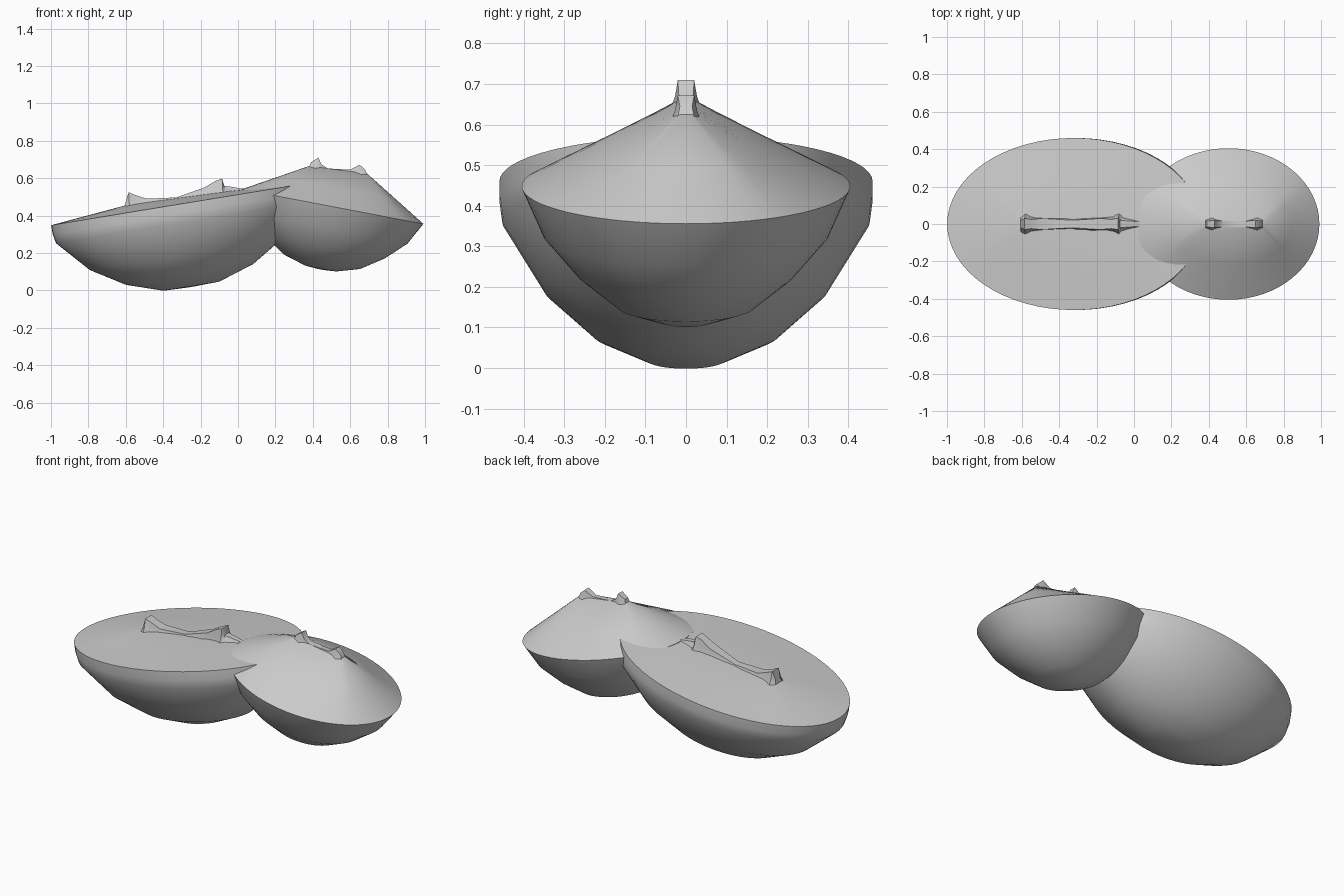
import bpy
from math import cos, sin, pi, atan2

if "Cube" in bpy.data.objects:
    bpy.data.objects.remove(bpy.data.objects["Cube"])

SEG = 64


def make_object(name, verts, faces, angle):
    mesh = bpy.data.meshes.new(name)
    mesh.from_pydata(verts, [], faces)
    mesh.update()
    obj = bpy.data.objects.new(name, mesh)
    bpy.context.collection.objects.link(obj)
    bpy.ops.object.select_all(action='DESELECT')
    obj.select_set(True)
    bpy.context.view_layer.objects.active = obj
    bpy.ops.object.mode_set(mode='EDIT')
    bpy.ops.mesh.select_all(action='SELECT')
    bpy.ops.mesh.normals_make_consistent(inside=False)
    bpy.ops.object.mode_set(mode='OBJECT')
    bpy.ops.object.shade_smooth_by_angle(angle=angle)
    return obj


def loft(rings):
    """Join equal closed rings and cap both ends."""
    n = len(rings[0])
    verts = [v for r in rings for v in r]
    faces = [(k * n + i, k * n + (i + 1) % n, (k + 1) * n + (i + 1) % n, (k + 1) * n + i)
             for k in range(len(rings) - 1) for i in range(n)]
    faces += [tuple(range(n))[::-1], tuple(range((len(rings) - 1) * n, len(rings) * n))]
    return verts, faces


def body(name, cx, cz, rx, ry, slope, profile, slot):
    """Tilted oval bowl closed by folds that run up to a narrow slot."""
    a = atan2(slope, 1)
    angles = [2 * pi * i / SEG for i in range(SEG)]
    rings = []
    for r, d in profile:
        rings.append([(cx + rx * r * cos(t) * cos(a) - d * sin(a), ry * r * sin(t),
                       cz + rx * r * cos(t) * sin(a) + d * cos(a)) for t in angles])
    x0, z0, x1, z1, w = slot
    top = []
    for t in angles:
        u = max(-1, min(1, cos(t) / 0.82)) * 0.5 + 0.5
        top.append((x0 + (x1 - x0) * u, w * sin(t), z0 + (z1 - z0) * u))
    # intermediate ring keeps the folds even
    rim = rings[-1]
    rings.append([tuple((p + q) / 2 for p, q in zip(v, s)) for v, s in zip(rim, top)])
    rings.append(top)
    return make_object(name, *loft(rings), 0.7)


def crest(name, sections):
    """Pinched seam: x at base, x at top, base half width, top half width, base z, top z."""
    rings = []
    for xb, xt, w, t, zb, zt in sections:
        xm, zm = (xb + xt) / 2, (zb + zt) / 2
        m = 0.35 * w + 0.65 * t
        rings.append([(xb, -w, zb), (xm, -m, zm), (xt, -t, zt),
                      (xt, t, zt), (xm, m, zm), (xb, w, zb)])
    return make_object(name, *loft(rings), 0.6)


# Large body, tilted up to the right
body("large_body", -0.32, 0.46, 0.688, 0.46, 0.164,
     [(0.03, -0.447), (0.22, -0.443), (0.5, -0.38), (0.76, -0.27), (0.985, -0.1), (1, -0.05), (1, 0)],
     (-0.6, 0.455, -0.05, 0.53, 0.04))
crest("large_seam", [
    (-0.61, -0.60, 0.045, 0.02, 0.44, 0.475),
    (-0.58, -0.585, 0.06, 0.03, 0.44, 0.525),
    (-0.55, -0.55, 0.045, 0.025, 0.445, 0.51),
    (-0.49, -0.49, 0.032, 0.03, 0.45, 0.49),
    (-0.33, -0.33, 0.05, 0.02, 0.47, 0.497),
    (-0.18, -0.18, 0.032, 0.03, 0.49, 0.55),
    (-0.11, -0.12, 0.045, 0.025, 0.5, 0.585),
    (-0.08, -0.085, 0.06, 0.03, 0.51, 0.598),
    (-0.06, -0.075, 0.05, 0.02, 0.51, 0.56),
    (0.05, 0.05, 0.02, 0.01, 0.52, 0.54)])

# Small body, tilted down to the right
body("small_body", 0.505, 0.448, 0.495, 0.405, -0.19,
     [(0.03, -0.342), (0.17, -0.337), (0.42, -0.3), (0.66, -0.22), (0.87, -0.12), (1, 0)],
     (0.38, 0.665, 0.69, 0.625, 0.025))
crest("small_seam", [
    (0.37, 0.39, 0.03, 0.015, 0.63, 0.685),
    (0.41, 0.43, 0.04, 0.02, 0.63, 0.71),
    (0.44, 0.445, 0.03, 0.018, 0.63, 0.675),
    (0.48, 0.48, 0.025, 0.015, 0.62, 0.652),
    (0.60, 0.60, 0.025, 0.015, 0.61, 0.645),
    (0.66, 0.65, 0.04, 0.02, 0.6, 0.672),
    (0.70, 0.68, 0.03, 0.015, 0.59, 0.645)])
